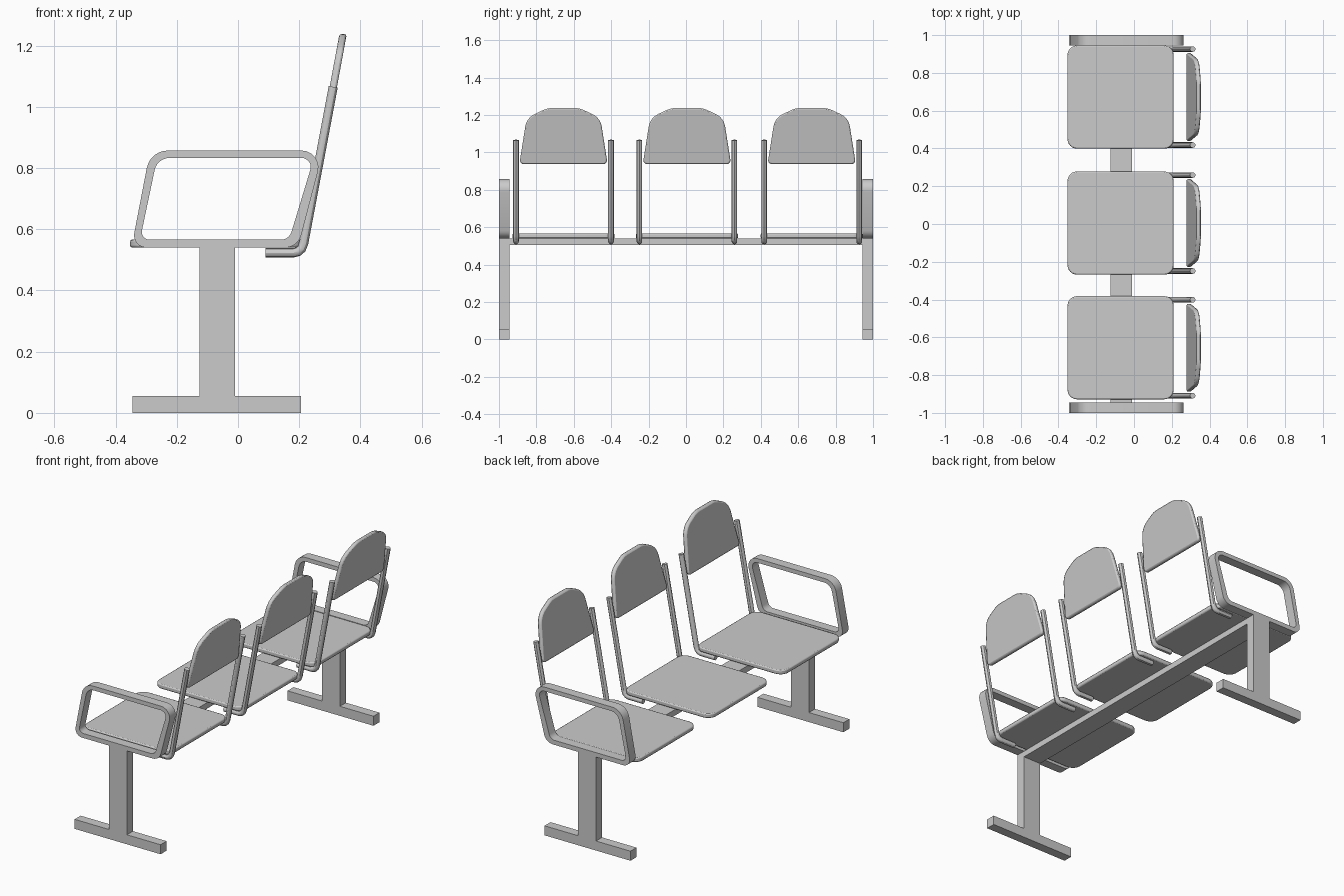
import bpy, bmesh, math
from mathutils import Matrix, Vector

if "Cube" in bpy.data.objects:
    bpy.data.objects.remove(bpy.data.objects["Cube"])


def rounded(corners, n=6):
    """Outline from (u, v, radius) corners, each rounded by an arc-like fillet."""
    out = []
    for i, (u, v, r) in enumerate(corners):
        p = Vector((u, v))
        a = Vector(corners[i - 1][:2]) - p
        b = Vector(corners[(i + 1) % len(corners)][:2]) - p
        d = r / math.tan(a.angle(b) / 2)
        a, b = a.normalized(), b.normalized()
        centre = p + (a + b).normalized() * (r / math.sin(a.angle(b) / 2))
        s, e = p + a * d - centre, p + b * d - centre
        ang = s.angle_signed(e)
        for k in range(n + 1):
            t = -ang * k / n
            out.append(centre + Matrix.Rotation(t, 2) @ s)
    return out


def finish(name, bm, bevel=0, segments=2):
    bmesh.ops.recalc_face_normals(bm, faces=bm.faces)
    me = bpy.data.meshes.new(name)
    bm.to_mesh(me)
    bm.free()
    ob = bpy.data.objects.new(name, me)
    bpy.context.collection.objects.link(ob)
    if bevel:
        m = ob.modifiers.new("Bevel", "BEVEL")
        m.width, m.segments, m.limit_method = bevel, segments, "ANGLE"
        m.angle_limit = math.radians(40)
    bpy.ops.object.select_all(action="DESELECT")
    ob.select_set(True)
    bpy.context.view_layer.objects.active = ob
    bpy.ops.object.shade_smooth_by_angle(angle=math.radians(30))
    return ob


def slab(name, outline, place, w0, w1, bevel=0, segments=2):
    """Extrude an outline from w0 to w1; place maps (u, v, w) to a position."""
    bm = bmesh.new()
    lo = [bm.verts.new(place(u, v, w0)) for u, v in outline]
    hi = [bm.verts.new(place(u, v, w1)) for u, v in outline]
    bm.faces.new(lo)
    bm.faces.new(hi)
    for i in range(len(lo)):
        bm.faces.new((lo[i - 1], lo[i], hi[i], hi[i - 1]))
    return finish(name, bm, bevel, segments)


def ring(name, outer, inner, y0, y1):
    """Closed frame between two outlines in the x-z plane."""
    bm = bmesh.new()
    loops = [[bm.verts.new((u, y, v)) for u, v in o]
             for o, y in ((outer, y0), (outer, y1), (inner, y1), (inner, y0))]
    for j in range(4):
        a, b = loops[j - 1], loops[j]
        for i in range(len(a)):
            bm.faces.new((a[i - 1], a[i], b[i], b[i - 1]))
    return finish(name, bm)


def box(name, x0, x1, y0, y1, z0, z1):
    return slab(name, [(x0, y0), (x1, y0), (x1, y1), (x0, y1)],
                lambda u, v, w: (u, v, w), z0, z1)


def tube(name, path, y, radius, sides=12):
    """Round bar along an x-z path, with mitred rings."""
    bm = bmesh.new()
    pts = [Vector(p) for p in path]
    rings = []
    for i, p in enumerate(pts):
        t0 = (p - pts[i - 1]).normalized() if i else (pts[1] - p).normalized()
        t1 = (pts[i + 1] - p).normalized() if i < len(pts) - 1 else t0
        t = (t0 + t1).normalized()
        r = radius / t.dot(t0)
        rings.append([bm.verts.new((p.x - t.y * r * math.cos(a), y + radius * math.sin(a),
                                    p.y + t.x * r * math.cos(a)))
                      for a in (2 * math.pi * k / sides for k in range(sides))])
    for a, b in zip(rings, rings[1:]):
        for i in range(sides):
            bm.faces.new((a[i - 1], a[i], b[i], b[i - 1]))
    bm.faces.new(rings[0])
    bm.faces.new(rings[-1])
    return finish(name, bm)


# Cross beam
box("beam", -0.125, -0.01, -0.95, 0.95, 0.505, 0.54)

# End legs and armrest loops
arm_outer = rounded([(-0.348, 0.54, 0.04), (-0.287, 0.857, 0.07),
                     (0.279, 0.857, 0.055), (0.196, 0.54, 0.055)])
arm_inner = rounded([(-0.32, 0.566, 0.025), (-0.264, 0.833, 0.05),
                     (0.248, 0.833, 0.03), (0.167, 0.566, 0.035)])
for side, s in (("near", -1), ("far", 1)):
    y0, y1 = sorted((s * 0.945, s * 1.0))
    box(side + "_foot", -0.345, 0.205, y0, y1, 0, 0.055)
    box(side + "_post", -0.125, -0.01, y0, y1, 0.055, 0.54)
    ring(side + "_armrest", arm_outer, arm_inner, y0, y1)

# Three chairs: seat, backrest and two bent back tubes
seat_outline = rounded([(-0.352, -0.273, 0.05), (0.21, -0.273, 0.05),
                        (0.21, 0.273, 0.05), (-0.352, 0.273, 0.05)])
back_outline = rounded([(-0.236, 0.937, 0.02), (0.236, 0.937, 0.02), (0.197, 1.185, 0.09),
                        (0.085, 1.237, 0.12), (-0.085, 1.237, 0.12), (-0.197, 1.185, 0.09)])
tube_path = [(0.09, 0.523), (0.182, 0.523), (0.197, 0.527), (0.208, 0.537),
             (0.215, 0.555), (0.311, 1.065)]
for i, cy in enumerate((-0.655, 0.005, 0.672), 1):
    slab(f"seat_{i}", seat_outline, lambda u, v, w: (u, v + cy, w), 0.54, 0.566, 0.006)
    slab(f"backrest_{i}", back_outline,
         lambda u, v, w: (0.311 + (v - 1.063) * 0.185 + w, u + cy, v), -0.012, 0.012, 0.007)
    for side, s in (("left", -1), ("right", 1)):
        tube(f"{side}_back_tube_{i}", tube_path, cy + s * 0.254, 0.0148)
